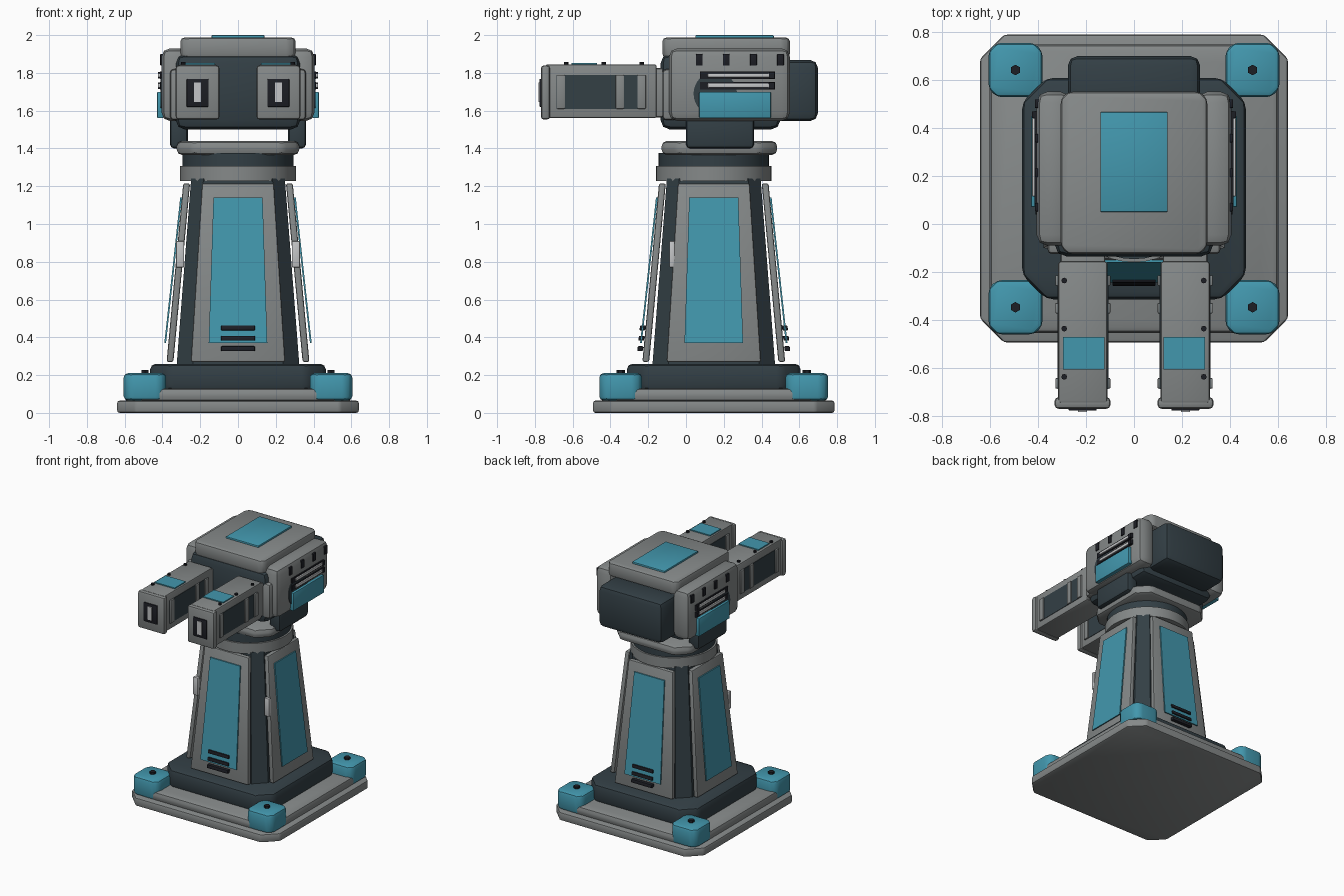
import bpy, bmesh, math
from mathutils import Matrix, Vector

if "Cube" in bpy.data.objects:
    bpy.data.objects.remove(bpy.data.objects["Cube"])

CY = 0.147  # pedestal axis in y


def material(name, rgb):
    m = bpy.data.materials.new(name)
    m.diffuse_color = (*rgb, 1)
    m.use_nodes = True
    m.node_tree.nodes["Principled BSDF"].inputs["Base Color"].default_value = m.diffuse_color
    return m


GREY = material("warm grey metal", (0.235, 0.25, 0.25))
DARK = material("dark slate", (0.033, 0.05, 0.06))
CYAN = material("cyan paint", (0.055, 0.31, 0.42))
BLACK = material("black trim", (0.012, 0.013, 0.018))
LIGHT = material("light steel", (0.55, 0.56, 0.57))


def finish(name, bm, mat, bevel=0.0, segs=2):
    if bevel:
        bmesh.ops.bevel(bm, geom=bm.edges[:], offset=bevel, segments=segs,
                        profile=0.5, affect='EDGES', clamp_overlap=True)
    bmesh.ops.recalc_face_normals(bm, faces=bm.faces[:])
    me = bpy.data.meshes.new(name)
    bm.to_mesh(me)
    bm.free()
    me.materials.append(mat)
    ob = bpy.data.objects.new(name, me)
    bpy.context.collection.objects.link(ob)
    return ob


def loft(name, rings, mat, bevel=0.0, segs=2):
    """Closed solid through rings of equal point count."""
    bm = bmesh.new()
    vs = [[bm.verts.new(p) for p in r] for r in rings]
    n = len(vs[0])
    bm.faces.new(vs[0])
    bm.faces.new(vs[-1])
    for a, b in zip(vs, vs[1:]):
        for i in range(n):
            bm.faces.new((a[i], a[(i + 1) % n], b[(i + 1) % n], b[i]))
    return finish(name, bm, mat, bevel, segs)


def octagon(x0, x1, y0, y1, z, c):
    return [(x0 + c, y0, z), (x1 - c, y0, z), (x1, y0 + c, z), (x1, y1 - c, z),
            (x1 - c, y1, z), (x0 + c, y1, z), (x0, y1 - c, z), (x0, y0 + c, z)]


def box(name, x0, x1, y0, y1, z0, z1, mat, bevel=0.0, corner=0.0, segs=2):
    x0, x1 = min(x0, x1), max(x0, x1)
    if corner:
        rings = [octagon(x0, x1, y0, y1, z, corner) for z in (z0, z1)]
    else:
        rings = [[(x0, y0, z), (x1, y0, z), (x1, y1, z), (x0, y1, z)] for z in (z0, z1)]
    return loft(name, rings, mat, bevel, segs)


def cyl(name, center, r, h, mat, n=32, axis='Z', bevel=0.0):
    bm = bmesh.new()
    rot = Matrix.Rotation(math.pi / 2, 4, 'Y') if axis == 'X' else Matrix()
    bmesh.ops.create_cone(bm, cap_ends=True, segments=n, radius1=r, radius2=r, depth=h,
                          matrix=Matrix.Translation(center) @ rot)
    return finish(name, bm, mat, bevel)


def slab(name, k, z0, z1, w0, w1, r0, r1, t, mat, bevel=0.0):
    """Leaning tapered plate on pedestal side k (0 front, then quarter turns)."""
    rot = Matrix.Rotation(k * math.pi / 2, 3, 'Z')
    c = Vector((0, CY, 0))
    rings = []
    for z, w, r in ((z0, w0, r0), (z1, w1, r1)):
        rings.append([c + rot @ Vector(p) for p in
                      ((-w, -r, z), (w, -r, z), (w, t - r, z), (-w, t - r, z))])
    return loft(name, rings, mat, bevel)


# Base
box("base_plate", -.64, .64, CY - .64, CY + .64, 0, .065, GREY, .014, .1)
box("base_step", -.6, .6, CY - .6, CY + .6, .06, .13, GREY, .025, .08)
box("base_plinth", -.465, .465, CY - .46, CY + .46, .12, .26, DARK, .03, .1)
for sx in (-1, 1):
    for sy in (-1, 1):
        y = CY + sy * .493
        box("corner_foot", sx * .38, sx * .605, y - .113, y + .113, .066, .21, CYAN, .022, .035)
        cyl("foot_bolt", (sx * .493, y, .215), .022, .024, BLACK, 6)

# Pedestal
loft("pedestal_core", [octagon(-h, h, CY - h, CY + h, z, c)
                       for z, h, c in ((.25, .325, .085), (1.24, .248, .065))], DARK)
for k in range(4):
    slab("armour_panel", k, .27, 1.215, .25, .19, .378, .29, .036, GREY, .01)
    slab("panel_inlay", k, .37, 1.14, .155, .13, .39, .306, .009, CYAN)
for k in (0, 2):
    for z in (.34, .395, .45):
        r = .39 - (z - .37) * .11
        slab("vent_slot", k, z - .013, z + .013, .09, .09, r + .012, r + .009, .03, BLACK, .005)
for s in (-1, 1):
    box("grab_handle", s * .285, s * .328, -.088, -.06, .77, .91, LIGHT, .006)

# Turning collar
cyl("collar_ring", (0, CY, 1.268), .306, .08, GREY, 40)
cyl("collar_bearing", (0, CY, 1.34), .293, .07, DARK, 40)
box("turntable", -.325, .325, -.13, .483, 1.365, 1.44, GREY, .03, .09)

# Head
box("head_core", -.33, .33, -.135, .5, 1.5, 1.9, DARK, .05)
box("top_cap", -.305, .305, -.125, .55, 1.88, 1.987, GREY, .042, .03)
box("top_inlay", -.14, .14, .05, .465, 1.98, 2.0, CYAN, .005)
box("rear_pack", -.275, .275, .45, .698, 1.545, 1.868, DARK, .04)
for s in (-1, 1):
    box("yoke_bracket", s * .265, s * .36, 0, .36, 1.4, 1.6, DARK, .022)
    box("cheek", s * .26, s * .405, -.09, .55, 1.545, 1.93, GREY, .045)
    cyl("pivot_disc", (s * .395, .155, 1.69), .115, .03, DARK, 32, 'X')
    box("cheek_inlay", s * .395, s * .428, .07, .45, 1.56, 1.7, CYAN, .006)
    for z in (1.733, 1.787):
        box("rail_backing", s * .4, s * .414, .075, .47, z - .02, z + .02, BLACK)
        box("side_rail", s * .405, s * .424, .115, .44, z - .011, z + .011, LIGHT, .004)
        box("rail_end", s * .405, s * .424, .44, .468, z - .017, z + .017, BLACK)
    for y in (.07, .213, .357, .5):
        box("cheek_vent", s * .37, s * .412, y - .018, y + .018, 1.838, 1.9, BLACK, .004)

# Twin barrels
for s in (-1, 1):
    box("barrel_sleeve", s * .1, s * .36, -.125, .0, 1.55, 1.82, GREY, .02)
    box("barrel_mount", s * .12, s * .305, -.22, -.08, 1.565, 1.825, GREY, .012)
    box("barrel_body", s * .11, s * .315, -.745, -.155, 1.56, 1.845, GREY, .012)
    box("muzzle_cap", s * .098, s * .33, -.768, -.72, 1.553, 1.84, GREY, .016)
    box("muzzle_frame", s * .155, s * .272, -.776, -.75, 1.62, 1.768, BLACK, .005)
    box("muzzle_slot", s * .196, s * .232, -.782, -.76, 1.645, 1.748, LIGHT)
    for x, d in ((.315, 1), (.11, -1)):
        box("barrel_recess", s * (x - .01 * d), s * (x + .003 * d), -.685, -.215, 1.61, 1.79, DARK)
        for y in (-.662, -.35, -.235):
            box("barrel_rib", s * (x - .01 * d), s * (x + .012 * d), y - .022, y + .022, 1.61, 1.79, GREY, .005)
    box("barrel_inlay", s * .122, s * .295, -.605, -.47, 1.84, 1.853, CYAN)
    for y in (-.235, -.435, -.635):
        cyl("barrel_bolt", (s * .29, y, 1.848), .012, .018, BLACK, 8)

# Soft shading on the rounded edges only
for ob in bpy.context.collection.objects:
    ob.select_set(True)
    bpy.context.view_layer.objects.active = ob
bpy.ops.object.shade_smooth_by_angle(angle=math.radians(35))
